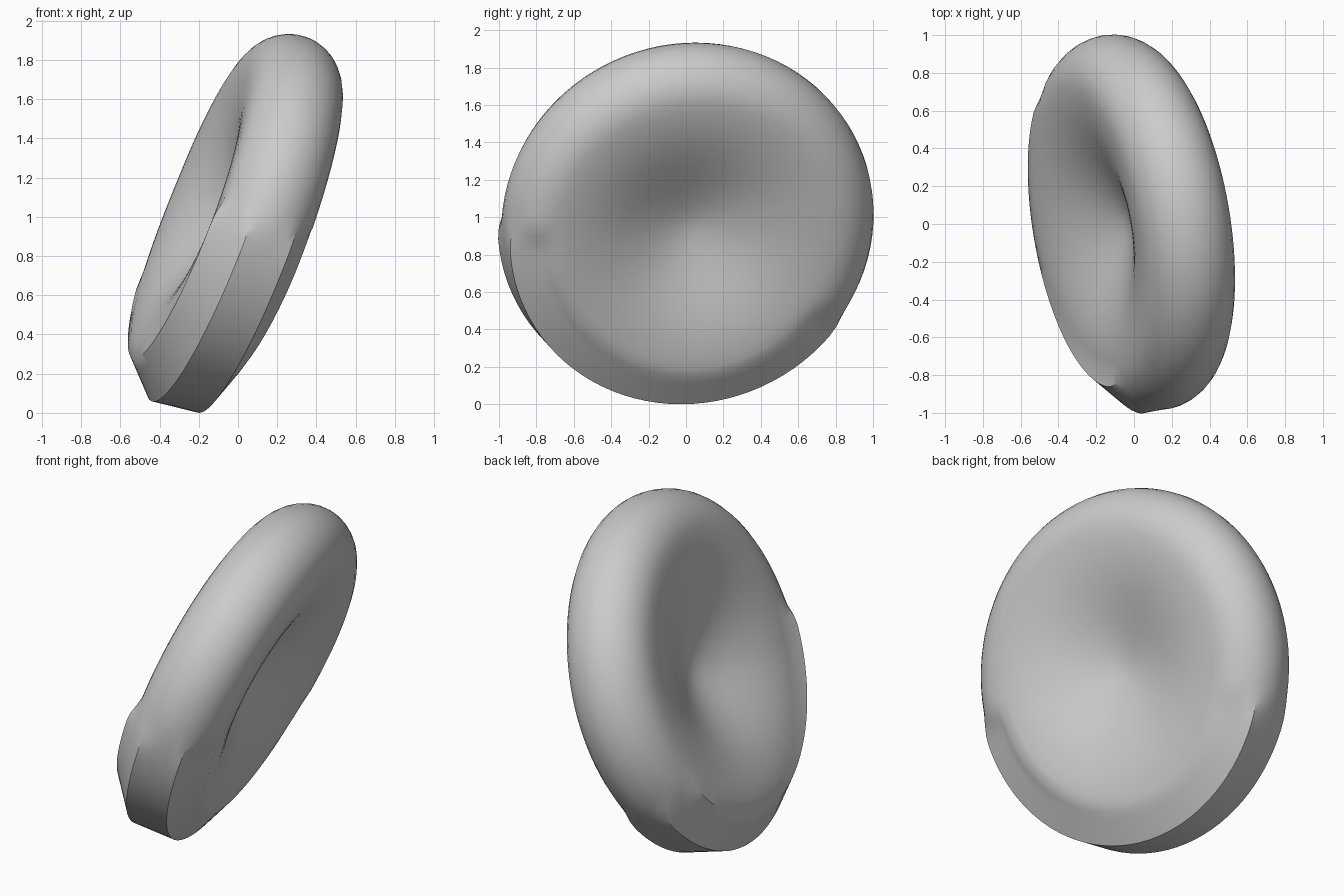
import bpy
import bmesh
import math
from mathutils import Matrix, Vector

if "Cube" in bpy.data.objects:
    bpy.data.objects.remove(bpy.data.objects["Cube"], do_unlink=True)

RIM_R, TUBE = 0.76, 0.245                     # rim centre line radius, rim half thickness
SEGS, INNER, OUTER = 96, 14, 8
BAND_MID, BAND_HALF, BLEND = 255, 70, 8       # angular extent of the flat band, degrees

# Per face of the disc: direction along the axis, middle height, change of rim
# height towards the low side, bevel start and band edge as (radius, height)
OUTER_FACE = dict(sign=1, middle=0.055, swell=-0.025, shoulder=(0.80, 0.216), edge=(0.985, 0.142))
INNER_FACE = dict(sign=-1, middle=0.04, swell=0.035, shoulder=(0.84, 0.268), edge=(1.012, 0.10))
BAND_CENTRE = Vector((0.9985, 0.021))         # middle of the sloping band


def pinch_at(deg):
    d = abs((deg - BAND_MID + 180) % 360 - 180)
    return min(1, max(0, (BAND_HALF + BLEND - d) / BLEND))


def half_profile(face, deg):
    """Radius and signed height from the middle out to the rim equator."""
    sign, middle = face["sign"], face["middle"]
    low_side = max(0, math.cos(math.radians(deg - 285))) ** 1.5
    height = TUBE + face["swell"] * low_side
    shoulder = Vector((face["shoulder"][0], sign * face["shoulder"][1]))
    edge = Vector((face["edge"][0], sign * face["edge"][1]))
    pts = []
    for i in range(1, INNER + 1):             # dish
        t = i / INNER
        rise = (1 - math.cos(math.pi * t ** 0.85)) / 2
        pts.append(Vector((RIM_R * t, sign * (middle + (height - middle) * rise))))
    for j in range(1, OUTER + 1):             # rim: round, or bevel then band
        a = math.pi / 2 * (1 - j / OUTER)
        rounded = Vector((RIM_R + TUBE * math.cos(a), sign * height * math.sin(a)))
        if j <= 5:
            flat = shoulder.lerp(edge, (j - 1) / 4)
        else:
            flat = edge.lerp(BAND_CENTRE, (j - 5) / 3)
        pts.append(rounded.lerp(flat, pinch_at(deg)))
    return pts


# Dished disc with a flattened stretch of rim
bm = bmesh.new()
columns = []
for s in range(SEGS):
    deg = 360 * s / SEGS
    c, n = math.cos(math.radians(deg)), math.sin(math.radians(deg))
    full = half_profile(OUTER_FACE, deg) + half_profile(INNER_FACE, deg)[-2::-1]
    columns.append([bm.verts.new((r * c, r * n, h)) for r, h in full])
top = bm.verts.new((0, 0, OUTER_FACE["middle"]))
bottom = bm.verts.new((0, 0, -INNER_FACE["middle"]))
for s in range(SEGS):
    a, b = columns[s], columns[(s + 1) % SEGS]
    bm.faces.new((top, a[0], b[0]))
    bm.faces.new((bottom, b[-1], a[-1]))
    for k in range(len(a) - 1):
        bm.faces.new((a[k], a[k + 1], b[k + 1], b[k]))
bmesh.ops.recalc_face_normals(bm, faces=bm.faces)

# Lean the disc into place and rest it on the ground
axis = Vector((0.926, 0.16, -0.342)).normalized()
across = Vector((-axis.y, axis.x, 0)).normalized()
up = axis.cross(across)
bm.transform(Matrix((across, up, axis)).transposed().to_4x4())
low = min(v.co.z for v in bm.verts)
bmesh.ops.translate(bm, verts=bm.verts, vec=(0.003, 0.008, -low))

mesh = bpy.data.meshes.new("dished_disc")
bm.to_mesh(mesh)
bm.free()
disc = bpy.data.objects.new("dished_disc", mesh)
bpy.context.collection.objects.link(disc)

# Single plain grey
grey = bpy.data.materials.new("plain_grey")
grey.use_nodes = True
colour = (0.6, 0.6, 0.6, 1)
grey.diffuse_color = colour
grey.node_tree.nodes["Principled BSDF"].inputs["Base Color"].default_value = colour
mesh.materials.append(grey)

bpy.ops.object.select_all(action="DESELECT")
disc.select_set(True)
bpy.context.view_layer.objects.active = disc
bpy.ops.object.shade_smooth_by_angle(angle=math.radians(40))
